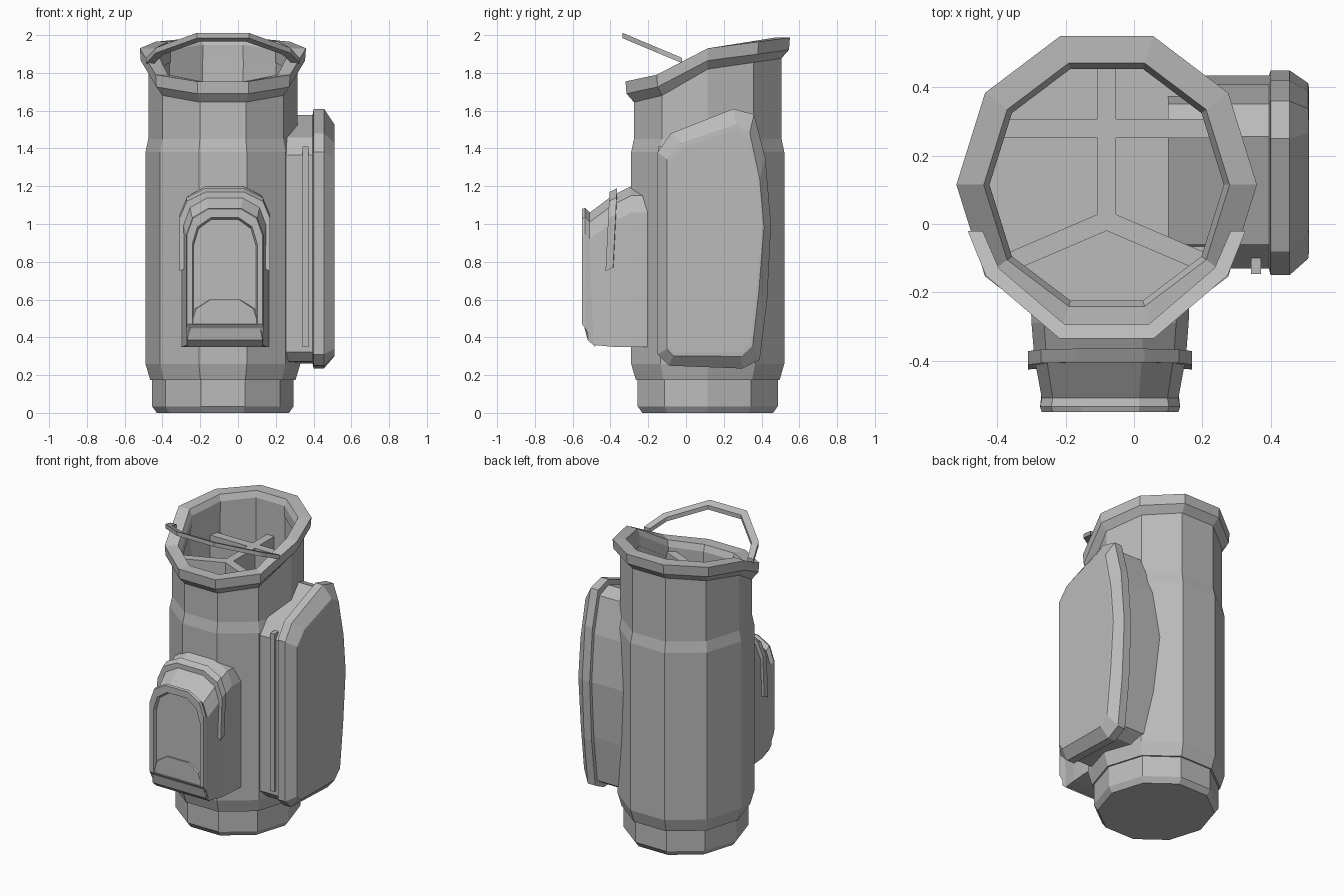
import bpy, math
from mathutils import Vector

if "Cube" in bpy.data.objects:
    bpy.data.objects.remove(bpy.data.objects["Cube"])

grey = bpy.data.materials.new("plain_grey")
grey.use_nodes = True
grey.diffuse_color = (0.5, 0.5, 0.5, 1)
grey.node_tree.nodes["Principled BSDF"].inputs["Base Color"].default_value = (0.5, 0.5, 0.5, 1)

CX, CY, SIDES = -0.08, 0.115, 10


def add_mesh(name, verts, faces):
    mesh = bpy.data.meshes.new(name)
    mesh.from_pydata(verts, [], faces)
    mesh.materials.append(grey)
    obj = bpy.data.objects.new(name, mesh)
    bpy.context.collection.objects.link(obj)
    bpy.context.view_layer.objects.active = obj
    bpy.ops.object.mode_set(mode='EDIT')
    bpy.ops.mesh.select_all(action='SELECT')
    bpy.ops.mesh.normals_make_consistent(inside=False)
    bpy.ops.object.mode_set(mode='OBJECT')
    return obj


def loft(name, rings, closed=False):
    """Bridge equal-sized rings; cap both ends, or join the last to the first."""
    n, k = len(rings[0]), len(rings)
    verts = [p for ring in rings for p in ring]
    faces = []
    for a in range(k if closed else k - 1):
        b = (a + 1) % k
        for i in range(n):
            j = (i + 1) % n
            faces.append((a * n + i, a * n + j, b * n + j, b * n + i))
    if not closed:
        faces += [tuple(range(n)), tuple(range((k - 1) * n, k * n))]
    return add_mesh(name, verts, faces)


def rim_height(s):
    """Sloping height of the mouth, by the sine of the angle around it."""
    steps = [(-1, 1.75), (-0.95, 1.755), (-0.59, 1.79), (0, 1.93), (0.59, 1.965), (1, 1.99)]
    for (s0, z0), (s1, z1) in zip(steps, steps[1:]):
        if s <= s1:
            return z0 + (z1 - z0) * (s - s0) / (s1 - s0)
    return steps[-1][1]


def ring(r, z, follow_rim=False):
    points = []
    for i in range(SIDES):
        a = math.tau * i / SIDES
        h = rim_height(math.sin(a)) + z if follow_rim else z
        points.append((CX + r * math.cos(a), CY + 1.04 * r * math.sin(a), h))
    return points


def box_between(name, p, q, width, z0, z1):
    """Upright wall between two plan points."""
    p, q = Vector(p), Vector(q)
    side = (q - p).normalized().orthogonal() * width / 2
    plan = [p + side, q + side, q - side, p - side]
    return loft(name, [[(v.x, v.y, z) for v in plan] for z in (z0, z1)])


# Base cup and main tube, hollow at the mouth
loft("base_cup", [ring(0.35, 0), ring(0.375, 0.035), ring(0.375, 0.2)])
FLOOR = 1.45
loft("main_tube", [ring(0.385, 0.175), ring(0.41, 0.26), ring(0.41, 1.38), ring(0.395, 1.45),
                   ring(0.395, -0.08, True), ring(0.35, -0.05, True), ring(0.345, FLOOR)])

# Sloping collar around the mouth
loft("mouth_collar", [ring(0.395, -0.11, True), ring(0.435, -0.065, True), ring(0.44, 0, True),
                      ring(0.36, 0, True), ring(0.343, -0.04, True), ring(0.343, -0.11, True)], True)

# Club dividers inside the mouth
hub = (CX, 0.01)
for name, a, b in (("long_divider", (CX, 0.46), hub),
                   ("cross_divider", (CX - 0.33, 0.28), (CX + 0.33, 0.28)),
                   ("left_divider", hub, (CX + 0.28, -0.11)),
                   ("right_divider", hub, (CX - 0.28, -0.11))):
    box_between(name, a, b, 0.055, FLOOR, 1.72)

# Lifted grab handle, half a decagon in a tilted plane
section = []
half = [(0.385, -0.02), (0.335, -0.14), (0.13, -0.315)]
path = [(CX + x, y) for x, y in half] + [(CX - x, y) for x, y in reversed(half)]
for x, y in path:
    z = 1.865 - 0.42 * (y + 0.02)
    out = Vector((x - CX, y - 0.04)).normalized() * 0.022
    if y == half[0][1]:
        out.y = 0
    ring_pts = []
    for k, dz in ((1, -0.014), (1, 0.014), (-1, 0.014), (-1, -0.014)):
        ring_pts.append((x + k * out.x, y + k * out.y, z - 0.42 * k * out.y + dz))
    section.append(ring_pts)
loft("grab_handle", section)

# Large side pocket: (y, z) outlines of the flange and of the flat face
outer = [(-0.15, 0.31), (-0.09, 0.25), (0.3, 0.235), (0.39, 0.28), (0.43, 0.6), (0.45, 1.0),
         (0.42, 1.35), (0.36, 1.58), (0.25, 1.61), (-0.08, 1.48), (-0.15, 1.38)]
inner = [(-0.085, 0.35), (-0.06, 0.32), (0.29, 0.32), (0.34, 0.38), (0.37, 0.65), (0.4, 0.98),
         (0.38, 1.2), (0.33, 1.45), (0.27, 1.5), (-0.01, 1.41), (-0.085, 1.33)]


def side_ring(x, t):
    return [(x, a + (c - a) * t, b + (d - b) * t) for (a, b), (c, d) in zip(outer, inner)]


loft("side_pocket", [side_ring(0.1, 0.3), side_ring(0.395, 0.3), side_ring(0.4, 0),
                     side_ring(0.455, 0), side_ring(0.51, 0.75), side_ring(0.512, 1)])
add = box_between("side_zip", (0.357, -0.147), (0.357, -0.1), 0.03, 0.35, 1.41)


# Front pocket with an arched outline, a raised lip and a recessed panel
def arch(w, zb, zt, y, lean=0.0):
    right = [(w, zb), (w, zt - 0.14), (0.84 * w, zt - 0.05), (0.42 * w, zt)]
    pts = right + [(-x, z) for x, z in reversed(right)]
    return [(CX + 0.01 + x, y - lean * (zt - z), z) for x, z in pts]


def front_ring(w, zb, zt, y, back=0.0):
    """Arch whose two bottom corners are pulled back to round the foot."""
    pts = arch(w, zb, zt, y)
    for i in (0, -1):
        x, py, z = pts[i]
        pts[i] = (x, py + back, z)
    return pts


loft("front_pocket", [front_ring(0.235, 0.35, 1.2, -0.15), front_ring(0.23, 0.35, 1.2, -0.29),
                      front_ring(0.222, 0.35, 1.15, -0.39), front_ring(0.2, 0.36, 1.06, -0.51, 0.02),
                      front_ring(0.205, 0.45, 1.085, -0.535), front_ring(0.2, 0.47, 1.08, -0.55),
                      front_ring(0.172, 0.47, 1.035, -0.55), front_ring(0.165, 0.47, 1.025, -0.53)])
loft("front_pocket_foot", [front_ring(0.2, 0.35, 0.6, -0.48), front_ring(0.2, 0.385, 0.6, -0.52),
                           front_ring(0.18, 0.48, 0.6, -0.54)])

# Strap arched over the front pocket
outside = arch(0.24, 0.77, 1.19, -0.365, 0.05)
inside = arch(0.2, 0.77, 1.12, -0.365, 0.05)
loft("front_strap", [[o, (o[0], o[1] - 0.04, o[2] - 0.02), (i[0], i[1] - 0.04, i[2]), i]
                     for o, i in zip(outside, inside)])
